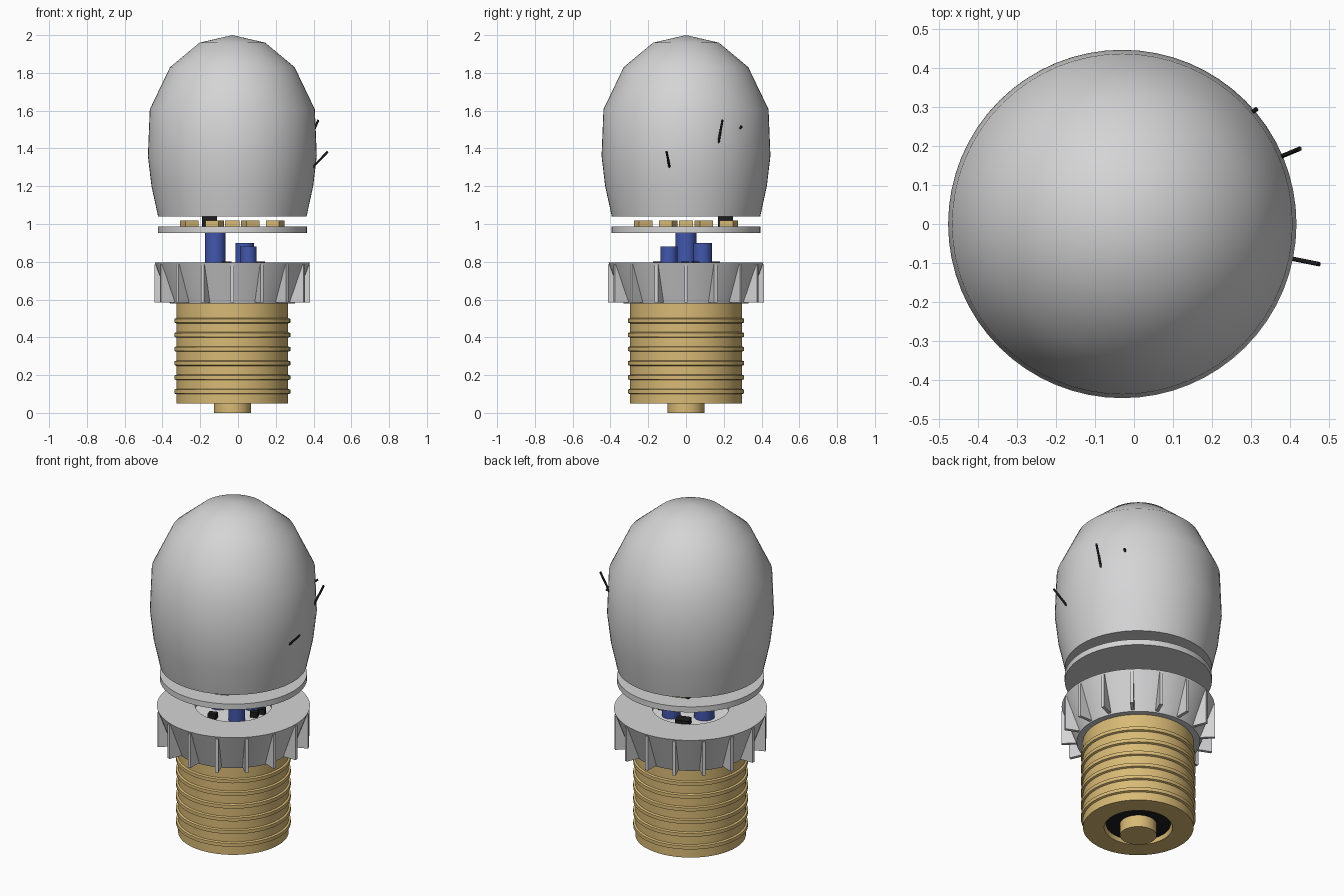
import bpy, bmesh, math
from mathutils import Vector, Matrix

if "Cube" in bpy.data.objects:
    bpy.data.objects.remove(bpy.data.objects["Cube"])

AX = -0.03  # x of the bulb's main axis


def material(name, rgb):
    m = bpy.data.materials.new(name)
    m.diffuse_color = (*rgb, 1)
    m.use_nodes = True
    m.node_tree.nodes["Principled BSDF"].inputs["Base Color"].default_value = m.diffuse_color
    return m


GREY = material("light_grey", (0.66, 0.66, 0.67))
PALE = material("pale_board", (0.85, 0.85, 0.85))
GOLD = material("brass", (0.69, 0.49, 0.18))
BLUE = material("blue", (0.055, 0.095, 0.42))
BLACK = material("black", (0.012, 0.012, 0.013))


def finish(name, bm, mat, angle=40):
    bmesh.ops.remove_doubles(bm, verts=bm.verts, dist=1e-5)
    bmesh.ops.recalc_face_normals(bm, faces=bm.faces)
    me = bpy.data.meshes.new(name)
    bm.to_mesh(me)
    bm.free()
    ob = bpy.data.objects.new(name, me)
    bpy.context.collection.objects.link(ob)
    me.materials.append(mat)
    bpy.ops.object.select_all(action='DESELECT')
    ob.select_set(True)
    bpy.context.view_layer.objects.active = ob
    bpy.ops.object.shade_smooth_by_angle(angle=math.radians(angle))
    return ob


def lathe(name, profile, mat, x=AX, y=0, seg=64, angle=40):
    """Spin (radius, z) points about a vertical axis."""
    bm = bmesh.new()
    vs = [bm.verts.new((r, 0, z)) for r, z in profile]
    es = [bm.edges.new(p) for p in zip(vs, vs[1:])]
    bmesh.ops.spin(bm, geom=vs + es, axis=(0, 0, 1), cent=(0, 0, 0),
                   angle=2 * math.pi, steps=seg, use_duplicate=False)
    bmesh.ops.translate(bm, verts=bm.verts, vec=(x, y, 0))
    return finish(name, bm, mat, angle)


def cylinder(name, r, z0, z1, mat, x=AX, y=0, seg=32):
    return lathe(name, [(0, z0), (r, z0), (r, z1), (0, z1)], mat, x, y, seg)


def box(name, center, size, mat, turn=0):
    bm = bmesh.new()
    bmesh.ops.create_cube(bm, size=1, matrix=Matrix.Translation(center)
                          @ Matrix.Rotation(turn, 4, 'Z')
                          @ Matrix.Diagonal((*size, 1)))
    return finish(name, bm, mat)


def rod(name, a, b, r, mat):
    a, b = Vector(a), Vector(b)
    rot = (b - a).to_track_quat('Z', 'Y').to_matrix().to_4x4()
    bm = bmesh.new()
    bmesh.ops.create_cone(bm, cap_ends=True, segments=10, radius1=r, radius2=r,
                          depth=(b - a).length,
                          matrix=Matrix.Translation((a + b) / 2) @ rot)
    return finish(name, bm, mat)


# Diffuser dome with a flat underside
lathe("diffuser_dome", [(0, 1.04), (0.393, 1.04), (0.428, 1.2), (0.447, 1.36),
                        (0.437, 1.607), (0.33, 1.83), (0.174, 1.96), (0, 2.0)], GREY, angle=50)

# Light board with a ring of emitters, a middle one and a connector
cylinder("light_board", 0.394, 0.953, 0.986, GREY, seg=64)
box("emitter_middle", (AX, 0, 1.002), (0.075, 0.075, 0.034), GOLD)
for i in range(8):
    a = math.radians(22.5 + 45 * i)
    box(f"emitter_{i}", (AX + 0.246 * math.cos(a), 0.246 * math.sin(a), 1.002),
        (0.075, 0.075, 0.034), GOLD, a)
box("board_connector", (-0.15, 0.21, 1.015), (0.08, 0.08, 0.06), BLACK)

# Heat sink cup with a shallow recess in the top
lathe("heat_sink", [(0, 0.578), (0.33, 0.578), (0.41, 0.795), (0.205, 0.795),
                    (0.205, 0.765), (0, 0.765)], GREY)
cylinder("driver_board", 0.203, 0.762, 0.768, PALE)

# Triangular cooling fins around the cup
for i in range(16):
    turn = Matrix.Translation((AX, 0, 0)) @ Matrix.Rotation(i * math.pi / 8, 4, 'Z')
    bm = bmesh.new()
    f = bm.faces.new([bm.verts.new((r, -0.009, z)) for r, z in
                      ((0.31, 0.585), (0.412, 0.585), (0.412, 0.785), (0.39, 0.785))])
    ext = bmesh.ops.extrude_face_region(bm, geom=[f])
    bmesh.ops.translate(bm, vec=(0, 0.018, 0),
                        verts=[v for v in ext["geom"] if isinstance(v, bmesh.types.BMVert)])
    bm.transform(turn)
    finish(f"fin_{i}", bm, GREY)

# Driver components: capacitors and small chips
cylinder("capacitor_tall", 0.055, 0.765, 0.952, BLUE, -0.12, 0)
cylinder("capacitor_mid", 0.049, 0.765, 0.9, BLUE, 0.035, 0.088)
cylinder("capacitor_short", 0.044, 0.765, 0.88, BLUE, 0.055, -0.09)
for i, (x, y, s) in enumerate(((-0.06, -0.15, 0.045), (0.11, -0.005, 0.04),
                               (0.12, 0.05, 0.04), (-0.08, 0.14, 0.075))):
    box(f"chip_{i}", (x, y, 0.783), (s, s * 0.8, 0.036), BLACK, 0.3)

# Screw base: shell with raised thread rings and a recessed bottom
shell = [(0, 0.58), (0.296, 0.58)]
for k in range(6):
    z = 0.488 - 0.075 * k
    shell += [(0.296, z + 0.014), (0.307, z + 0.01), (0.307, z - 0.01), (0.296, z - 0.014)]
shell += [(0.296, 0.05), (0.183, 0.05), (0.177, 0.085), (0, 0.085)]
lathe("screw_base", shell, GOLD)
cylinder("insulator", 0.172, 0.07, 0.09, BLACK, seg=48)
cylinder("contact", 0.098, 0.0, 0.08, GOLD, seg=48)

# Thin wires poking through the dome
rod("wire_low", (0.395, -0.087, 1.3), (0.475, -0.103, 1.383), 0.006, BLACK)
rod("wire_mid", (0.37, 0.17, 1.42), (0.425, 0.193, 1.55), 0.006, BLACK)
rod("wire_high", (0.28, 0.272, 1.49), (0.315, 0.295, 1.517), 0.006, BLACK)
